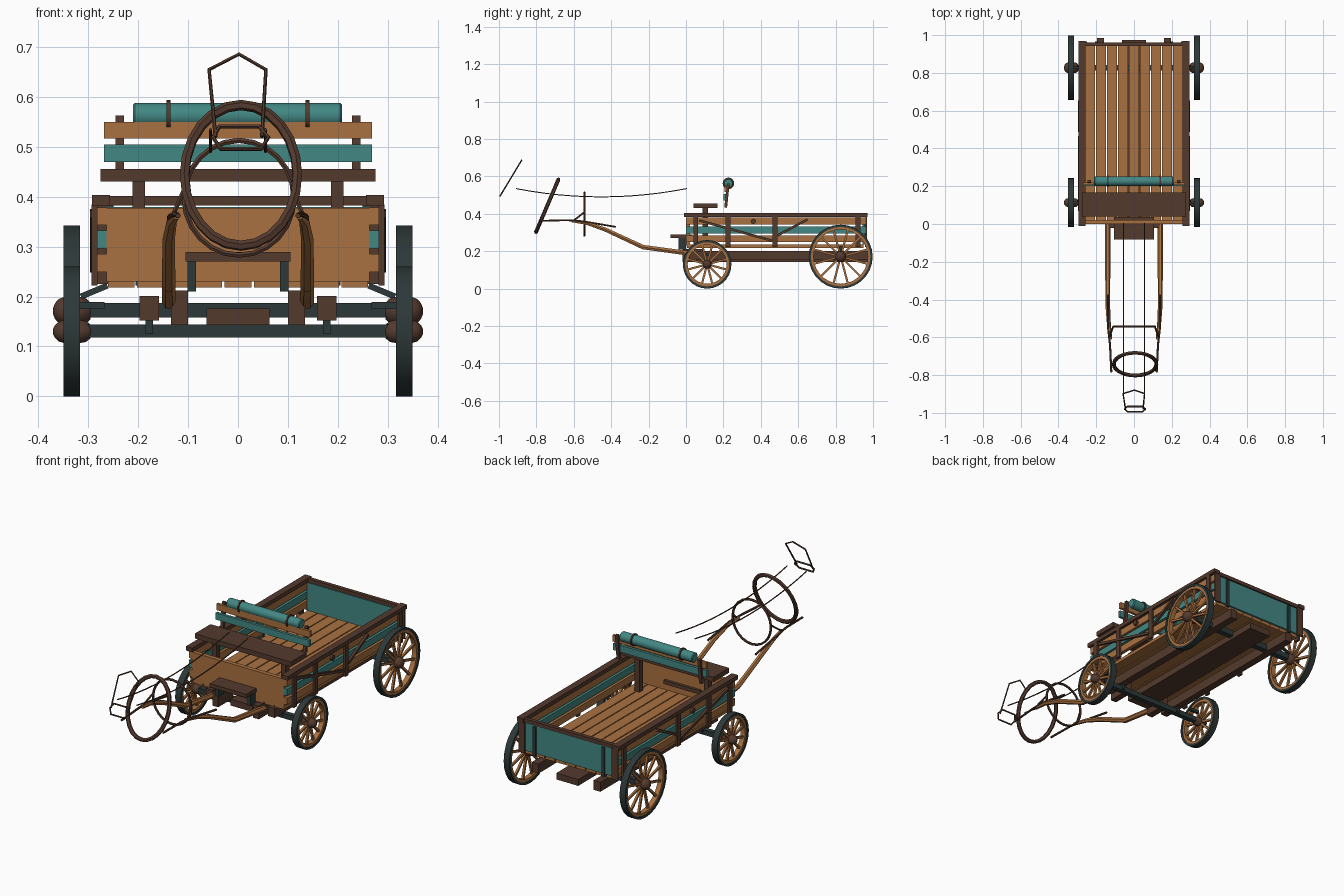
import bpy, bmesh, math
from mathutils import Vector, Matrix

if "Cube" in bpy.data.objects:
    bpy.data.objects.remove(bpy.data.objects["Cube"])


def material(name, rgb):
    m = bpy.data.materials.new(name)
    m.diffuse_color = (*rgb, 1)
    m.use_nodes = True
    m.node_tree.nodes["Principled BSDF"].inputs["Base Color"].default_value = m.diffuse_color
    return m


TAN = material("tan wood", (0.40, 0.165, 0.052))
BROWN = material("dark brown wood", (0.088, 0.042, 0.027))
TEAL = material("teal paint", (0.055, 0.245, 0.23))
IRON = material("dark iron", (0.027, 0.04, 0.04))


def finish(name, bm, mat, smooth=False):
    bmesh.ops.recalc_face_normals(bm, faces=bm.faces)
    me = bpy.data.meshes.new(name)
    bm.to_mesh(me)
    bm.free()
    me.materials.append(mat)
    ob = bpy.data.objects.new(name, me)
    bpy.context.collection.objects.link(ob)
    if smooth:
        bpy.ops.object.select_all(action='DESELECT')
        ob.select_set(True)
        bpy.context.view_layer.objects.active = ob
        bpy.ops.object.shade_smooth_by_angle(angle=math.radians(40))
    return ob


def box(name, x, y, z, mat):
    """Box from (min, max) pairs."""
    bm = bmesh.new()
    size = [b - a for a, b in (x, y, z)]
    mid = [(a + b) / 2 for a, b in (x, y, z)]
    bmesh.ops.create_cube(bm, size=1, matrix=Matrix.Translation(mid) @ Matrix.Diagonal((*size, 1)))
    return finish(name, bm, mat)


def pair(name, x, y, z, mat):
    """Box and its mirror on the other side."""
    box(name + "_right", x, y, z, mat)
    box(name + "_left", (-x[1], -x[0]), y, z, mat)


def beam(name, p, q, w, h, mat):
    """Square bar between two points."""
    p, q = Vector(p), Vector(q)
    d = q - p
    bm = bmesh.new()
    mtx = Matrix.Translation((p + q) / 2) @ d.to_track_quat('Z', 'Y').to_matrix().to_4x4()
    bmesh.ops.create_cube(bm, size=1, matrix=mtx @ Matrix.Diagonal((w, h, d.length, 1)))
    return finish(name, bm, mat)


def tube(name, pts, r, mat, closed=False, radii=None):
    """Round bar along a path."""
    cu = bpy.data.curves.new(name, 'CURVE')
    cu.dimensions = '3D'
    cu.bevel_depth = r
    cu.bevel_resolution = 1
    cu.use_fill_caps = True
    sp = cu.splines.new('POLY')
    sp.points.add(len(pts) - 1)
    for i, p in enumerate(pts):
        sp.points[i].co = (*p, 1)
        sp.points[i].radius = radii[i] if radii else 1
    sp.use_cyclic_u = closed
    tmp = bpy.data.objects.new(name + "_path", cu)
    bpy.context.collection.objects.link(tmp)
    dg = bpy.context.evaluated_depsgraph_get()
    me = bpy.data.meshes.new_from_object(tmp.evaluated_get(dg))
    bpy.data.objects.remove(tmp)
    bm = bmesh.new()
    bm.from_mesh(me)
    return finish(name, bm, mat, True)


def lathe(name, profile, centre, mat, n=24, closed=False):
    """Revolve (offset along x, radius) points around the x axis."""
    bm = bmesh.new()
    rings = []
    for k in range(n):
        a = 2 * math.pi * k / n
        rings.append([bm.verts.new((centre[0] + u, centre[1] + r * math.cos(a), centre[2] + r * math.sin(a)))
                      for u, r in profile])
    m = len(profile)
    for k in range(n):
        A, B = rings[k], rings[(k + 1) % n]
        for j in range(m if closed else m - 1):
            bm.faces.new((A[j], A[(j + 1) % m], B[(j + 1) % m], B[j]))
    if not closed:
        bm.faces.new([r[0] for r in rings])
        bm.faces.new([r[-1] for r in rings])
    return finish(name, bm, mat, True)


def wheel(tag, s, y, R, hub, spokes):
    c = (s * 0.333, y, R)
    rim = lambda a, b, w: [(-w, a), (w, a), (w, b), (-w, b)]
    lathe(tag + "_tyre", rim(R - 0.012, R, 0.0165), c, IRON, 28, True)
    lathe(tag + "_felloe", rim(R - 0.026, R - 0.011, 0.013), c, TAN, 28, True)
    prof = [(-0.037, 0.6), (-0.028, 0.9), (-0.015, 1), (0.015, 1), (0.027, 0.85), (0.034, 0.55), (0.038, 0.2)]
    lathe(tag + "_hub", [(s * u, hub * r) for u, r in prof], c, BROWN, 14)
    for k in range(spokes):
        a = 2 * math.pi * (k + 0.5) / spokes
        d = Vector((0, math.cos(a), math.sin(a)))
        beam(f"{tag}_spoke_{k}", Vector(c) + d * hub * 0.8, Vector(c) + d * (R - 0.02), 0.011, 0.011, TAN)


# Wheels and axles
for s, side in ((1, "right"), (-1, "left")):
    wheel("rear_wheel_" + side, s, 0.827, 0.171, 0.029, 12)
    wheel("front_wheel_" + side, s, 0.113, 0.13, 0.024, 12)
box("front_axle", (-0.31, 0.31), (0.1, 0.126), (0.118, 0.144), IRON)
box("rear_axle", (-0.31, 0.31), (0.812, 0.842), (0.158, 0.187), IRON)

# Undercarriage beams
pair("chassis_beam", (0.158, 0.197), (0.02, 0.985), (0.152, 0.201), BROWN)
box("centre_beam", (-0.063, 0.063), (0.03, 0.975), (0.143, 0.176), BROWN)
pair("axle_clip", (0.17, 0.185), (0.095, 0.131), (0.125, 0.155), IRON)
pair("shaft_mount", (0.1, 0.134), (-0.02, 0.1), (0.143, 0.212), BROWN)

# Floor planks
for i in range(-4, 5):
    x = i * 0.0585
    box(f"floor_plank_{i + 4}", (x - 0.0268, x + 0.0268), (0.005, 0.95), (0.218, 0.235), TAN)

# Side boards, posts and rails
for i, mat in enumerate((TAN, TEAL, TAN)):
    z = 0.267 + 0.047 * i
    pair(f"side_board_{i}", (0.264, 0.283), (0.0, 0.962), (z - 0.018, z + 0.018), mat)
for i, y in enumerate((0.052, 0.225, 0.475, 0.92)):
    pair(f"side_post_{i}", (0.282, 0.294), (y - 0.013, y + 0.013), (0.222, 0.385), BROWN)
pair("top_rail", (0.257, 0.293), (-0.01, 0.97), (0.383, 0.404), BROWN)
for s, side in ((1, "right"), (-1, "left")):
    x = s * 0.291
    beam("long_brace_" + side, (x, 0.07, 0.365), (x, 0.465, 0.255), 0.012, 0.013, BROWN)
    beam("short_brace_" + side, (x, 0.49, 0.285), (x, 0.65, 0.37), 0.012, 0.013, BROWN)
    lathe("side_ring_" + side, [(-0.006, 0.014), (0.006, 0.014)], (x, 0.36, 0.36), BROWN, 12)
    beam("body_strut_" + side, (s * 0.315, 0.827, 0.2), (s * 0.262, 0.827, 0.222), 0.012, 0.012, IRON)
    beam("front_strut_" + side, (s * 0.32, 0.113, 0.182), (s * 0.268, 0.113, 0.182), 0.014, 0.014, IRON)

# Front panel, tailgate and hinges
box("front_panel", (-0.264, 0.264), (0.0, 0.022), (0.23, 0.378), TAN)
box("tailgate", (-0.264, 0.264), (0.943, 0.958), (0.236, 0.38), TEAL)
box("tailgate_rail", (-0.257, 0.257), (0.942, 0.962), (0.383, 0.402), BROWN)
pair("gate_hinge", (0.19, 0.206), (0.957, 0.965), (0.222, 0.375), IRON)
pair("gate_corner", (0.25, 0.285), (0.96, 0.967), (0.225, 0.383), BROWN)

# Footboard with brackets
box("footboard", (-0.105, 0.105), (-0.082, 0.036), (0.27, 0.289), BROWN)
pair("foot_bracket", (0.084, 0.101), (-0.04, 0.0), (0.21, 0.27), IRON)

# Seat with backrest
box("seat", (-0.276, 0.276), (0.04, 0.168), (0.431, 0.456), BROWN)
pair("seat_support", (0.186, 0.212), (0.088, 0.118), (0.235, 0.432), BROWN)
for s, side in ((1, "right"), (-1, "left")):
    beam("back_post_" + side, (s * 0.237, 0.212, 0.433), (s * 0.237, 0.226, 0.562), 0.017, 0.015, BROWN)
box("back_board_low", (-0.269, 0.269), (0.2, 0.214), (0.47, 0.505), TEAL)
box("back_board_high", (-0.269, 0.269), (0.206, 0.22), (0.517, 0.55), TAN)

# Rolled blanket and straps
lathe("blanket_roll", [(-0.211, 0.021), (-0.207, 0.025), (0.205, 0.025), (0.209, 0.021)], (0, 0.227, 0.563), TEAL, 16)
for s, side in ((1, "right"), (-1, "left")):
    lathe("blanket_strap_" + side, [(-0.004, 0.023), (0.004, 0.023), (0.004, 0.031), (-0.004, 0.031)],
          (s * 0.139, 0.227, 0.563), BROWN, 16, True)

# Shafts, traces and reins
for s, side in ((1, "right"), (-1, "left")):
    path = [(0.138, 0.02, 0.188), (0.139, -0.23, 0.222), (0.139, -0.43, 0.315), (0.133, -0.53, 0.35), (0.123, -0.61, 0.362)]
    tube("shaft_" + side, [(s * x, y, z) for x, y, z in path], 0.013, TAN, radii=(1.1, 1.05, 0.95, 0.8, 0.6))
    path = [(0.137, -0.375, 0.33), (0.137, -0.55, 0.36), (0.127, -0.64, 0.366), (0.12, -0.785, 0.362)]
    tube("trace_" + side, [(s * x, y, z) for x, y, z in path], 0.0055, BROWN)
    tube("girth_link_" + side, [(s * 0.11, -0.542, 0.41), (s * 0.13, -0.6, 0.364)], 0.005, BROWN)
    rein = []
    for k in range(13):
        t = k / 12
        rein.append((s * 0.055, -0.91 + 0.915 * t, 0.535 - 0.178 * t * (1 - t)))
    tube("rein_" + side, rein, 0.003, BROWN)


# Harness rings
def ring(name, centre, rx, dy, dz, r):
    pts = [(centre[0] + rx * math.cos(a), centre[1] + dy * math.sin(a), centre[2] + dz * math.sin(a))
           for a in (2 * math.pi * k / 24 for k in range(24))]
    tube(name, pts, r, BROWN, True)


ring("collar", (0.006, -0.742, 0.443), 0.113, 0.06, 0.141, 0.0105)
ring("girth", (0.002, -0.543, 0.398), 0.11, 0.0, 0.115, 0.006)


# Bridle in a tilted plane
def tilt(pts):
    return [(x, -0.994 + 0.6 * (z - 0.495), z) for x, z in pts]


tube("bridle", tilt([(-0.045, 0.52), (-0.058, 0.655), (0.002, 0.686), (0.056, 0.655), (0.048, 0.52)]), 0.004, BROWN)
tube("noseband", tilt([(-0.037, 0.541), (0.042, 0.541), (0.061, 0.519), (0.046, 0.496), (-0.035, 0.496), (-0.05, 0.519)]),
     0.0045, BROWN, True)
